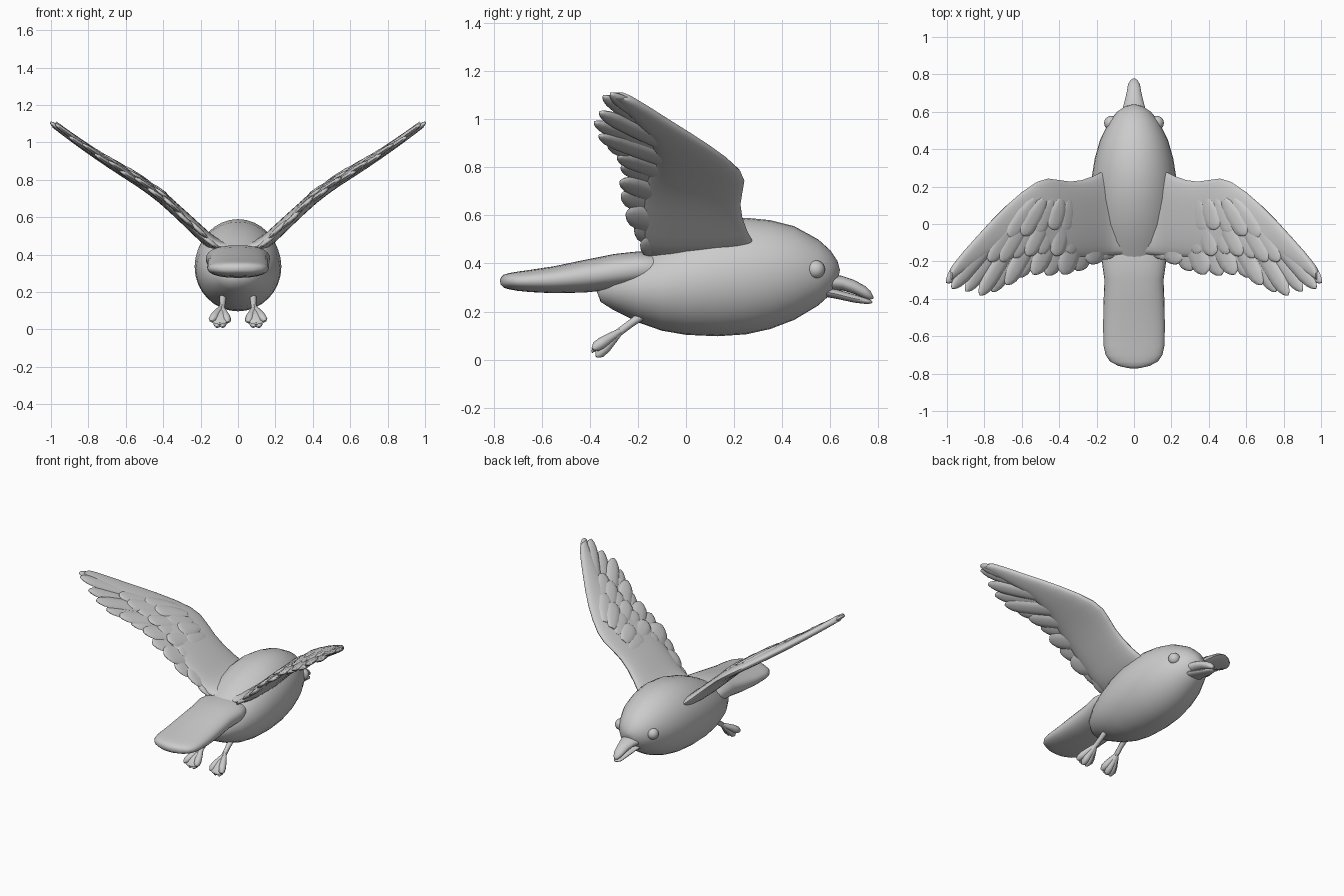
import bpy, bmesh, math
from mathutils import Vector as V

if "Cube" in bpy.data.objects:
    bpy.data.objects.remove(bpy.data.objects["Cube"])


def lerp(table, x):
    """Piecewise linear lookup in a list of (x, value)."""
    if x <= table[0][0]:
        return table[0][1]
    for (a, fa), (b, fb) in zip(table, table[1:]):
        if x <= b:
            return fa + (fb - fa) * (x - a) / (b - a)
    return table[-1][1]


def loft(bm, rings, n=16, power=1.0):
    """Skin rings given as (centre, u radius vector, v radius vector); power < 1 squares the ellipse."""
    def sp(f):
        return math.copysign(abs(f) ** power, f) if abs(f) > 1e-6 else 0
    loops = []
    for c, u, v in rings:
        loops.append([bm.verts.new(V(c) + V(u) * sp(math.cos(2 * math.pi * i / n))
                                   + V(v) * sp(math.sin(2 * math.pi * i / n))) for i in range(n)])
    for a, b in zip(loops, loops[1:]):
        for i in range(n):
            j = (i + 1) % n
            bm.faces.new((a[i], a[j], b[j], b[i]))
    bm.faces.new(loops[0][::-1])
    bm.faces.new(loops[-1])


def limb(bm, points, radii, n=8):
    """Round tapered tube through points."""
    rings = []
    for i, p in enumerate(points):
        d = (V(points[min(i + 1, len(points) - 1)]) - V(points[max(i - 1, 0)])).normalized()
        u = d.cross(V((1, 0, 0))).normalized()
        rings.append((p, u * radii[i], d.cross(u) * radii[i]))
    loft(bm, rings, n)


def finish(name, bm, mirror=False, angle=45):
    bmesh.ops.recalc_face_normals(bm, faces=bm.faces)
    me = bpy.data.meshes.new(name)
    bm.to_mesh(me)
    bm.free()
    ob = bpy.data.objects.new(name, me)
    bpy.context.collection.objects.link(ob)
    if mirror:
        m = ob.modifiers.new("mirror", 'MIRROR')
        m.use_mirror_merge = False
    bpy.ops.object.select_all(action='DESELECT')
    ob.select_set(True)
    bpy.context.view_layer.objects.active = ob
    bpy.ops.object.shade_smooth_by_angle(angle=math.radians(angle))
    return ob


def along_y(name, rows, n=24, power=1.0):
    """Loft along y from rows of (y, centre z, half width, half height)."""
    bm = bmesh.new()
    loft(bm, [((0, y, z), (w, 0, 0), (0, 0, h)) for y, z, w, h in rows], n, power)
    return finish(name, bm)


# Body: slightly tilted egg, top and bottom lines differ
top_line = [(-.37, .285), (-.355, .325), (-.3, .375), (-.2, .435), (-.1, .49), (0, .535), (.13, .575),
            (.25, .59), (.35, .58), (.45, .555), (.55, .5), (.6, .455), (.63, .41), (.64, .375)]
low_line = [(-.37, .28), (-.355, .24), (-.3, .205), (-.2, .155), (-.1, .12), (0, .103), (.13, .097),
            (.25, .105), (.35, .127), (.45, .165), (.55, .225), (.6, .27), (.63, .32), (.64, .37)]
along_y("body", [(y, (t + b) / 2, max(.003, .232 * math.sqrt(max(0, 1 - ((y - .135) / .505) ** 2))), (t - b) / 2)
                 for (y, t), (_, b) in zip(top_line, low_line)], 32)

# Tail: flattened blade with a rounded end and a broad root
along_y("tail", [(-.06, .38, .12, .055), (-.14, .38, .163, .066), (-.2, .377, .172, .073), (-.3, .365, .158, .074),
                 (-.42, .347, .163, .068), (-.55, .332, .165, .056), (-.65, .327, .163, .046), (-.7, .326, .152, .04),
                 (-.735, .326, .128, .034), (-.758, .326, .085, .027), (-.77, .326, .035, .015),
                 (-.773, .326, .01, .005)], 28, .85)

# Beak: upper and lower bill
along_y("upper_beak", [(.54, .325, .078, .036), (.6, .323, .066, .034), (.65, .318, .052, .03), (.7, .302, .04, .029),
                       (.745, .28, .032, .026), (.768, .267, .02, .018), (.779, .258, .004, .004)], 16)
along_y("lower_beak", [(.54, .29, .07, .022), (.62, .274, .053, .02), (.7, .254, .038, .017),
                       (.75, .243, .03, .012), (.77, .24, .016, .007), (.775, .24, .003, .002)], 16)

# Eyes
bm = bmesh.new()
bmesh.ops.create_uvsphere(bm, u_segments=20, v_segments=12, radius=.038)
bmesh.ops.translate(bm, verts=bm.verts, vec=(.122, .54, .375))
finish("eyes", bm, True)

# Wing surface height over span, and leading and trailing lines of the arm
height = [(.03, .43), (.1, .44), (.15, .47), (.2, .515), (.3, .61), (.4, .7), (.5, .773), (.6, .835), (.7, .898),
          (.8, .965), (.9, 1.035), (1.0, 1.11), (1.05, 1.15)]
lead = [(.04, .15), (.1, .26), (.15, .275), (.18, .275), (.25, .24), (.33, .225), (.4, .235), (.46, .243), (.5, .235),
        (.55, .21), (.65, .13), (.75, .03), (.85, -.08), (.93, -.17), (.97, -.225), (1, -.29)]
trail = [(.04, -.16), (.2, -.175), (.3, -.18), (.45, -.17), (.6, -.13), (.75, -.15), (.88, -.24), (1, -.31)]


def surf(x, y):
    """Point on the wing surface, with its slope and normal."""
    s = (lerp(height, x + .03) - lerp(height, x - .03)) / .06
    z = (lerp(height, x + .03) + lerp(height, x - .03) + lerp(height, x)) / 3
    return V((x, y, z)), s, V((-s, 0, 1)).normalized()


def feather(bm, base, tip, width, lift, thick=.012):
    """Blade with a rounded tip, lying on the wing surface."""
    d = V((tip[0] - base[0], tip[1] - base[1])).normalized()
    rings = []
    for t, w in ((0, .4), (.15, .75), (.4, 1), (.65, 1), (.82, .95), (.91, .78), (.965, .5), (.99, .25), (1, .06)):
        p, s, n = surf(base[0] + (tip[0] - base[0]) * t, base[1] + (tip[1] - base[1]) * t)
        u = V((-d.y, d.x, -d.y * s)) * width * w / 2
        rings.append((p + n * lift, u, n * thick * (.35 + .65 * w)))
    loft(bm, rings, 10)


# Wing arms: lens section, thicker near the body
bm = bmesh.new()
rings = []
for x in [.04, .1, .14, .18, .22, .28, .34, .4, .46, .52, .6, .68, .76, .84, .91, .95, .97, .982]:
    a, b = lerp(lead, x), lerp(trail, x)
    p, s, n = surf(x, (a + b) / 2)
    rings.append((p, (0, (a - b) / 2, 0), n * (.038 - .019 * x)))
loft(bm, rings, 24, .85)
finish("wing_arms", bm, True)

# Flight feathers, from the wing tip inward to the body
tips = [(.998, -.315), (.975, -.345), (.895, -.36), (.825, -.382), (.755, -.362), (.685, -.325), (.62, -.285),
        (.54, -.27), (.46, -.275), (.38, -.27), (.3, -.25), (.23, -.215), (.16, -.19)]
bm = bmesh.new()
for i, tip in enumerate(tips):
    k = i / (len(tips) - 1)
    base = (.70 - .57 * k, .02 + .06 * math.sin(math.pi * k))
    feather(bm, base, tip, .075 + .05 * k, -.004 + .009 * (i % 2), .015)
finish("flight_feathers", bm, True)

# Covert feathers: two shorter rows on the upper side
bm = bmesh.new()
rows = [([(.78, -.2), (.72, -.2), (.65, -.18), (.58, -.17), (.51, -.16), (.43, -.17), (.35, -.16)],
         (.62, .05), (.32, .06), .09, .014),
        ([(.68, -.07), (.61, -.06), (.53, -.05), (.45, -.03), (.38, -.04)],
         (.54, .13), (.36, .13), .09, .021)]
for pts, b0, b1, w, lift in rows:
    for i, tip in enumerate(pts):
        k = i / (len(pts) - 1)
        feather(bm, (b0[0] + (b1[0] - b0[0]) * k, b0[1] + (b1[1] - b0[1]) * k), tip, w, lift + .004 * (i % 2), .012)
finish("covert_feathers", bm, True)

# Legs, folded back
bm = bmesh.new()
limb(bm, [(.078, -.16, .20), (.082, -.23, .15), (.088, -.29, .105)], [.02, .016, .016])
finish("legs", bm, True)

# Feet: fanned toes closed up by a web
bm = bmesh.new()
ankle = V((.088, -.27, .12))
for x, y, z in ((.055, -.375, .045), (.082, -.365, .02), (.112, -.365, .02), (.14, -.38, .05)):
    end = V((x, y, z))
    limb(bm, [ankle, ankle.lerp(end, .3), ankle.lerp(end, .7), ankle.lerp(end, .95), ankle.lerp(end, 1.08)],
         [.012, .018, .024, .021, .006])
loft(bm, [(ankle.lerp(V((.098, -.38, .05)), t), (.05 * w, 0, 0), (0, .018 * w, .03 * w))
          for t, w in ((0, .2), (.3, .5), (.7, .95), (.95, .9), (1.1, .2))], 12)
finish("feet", bm, True)
